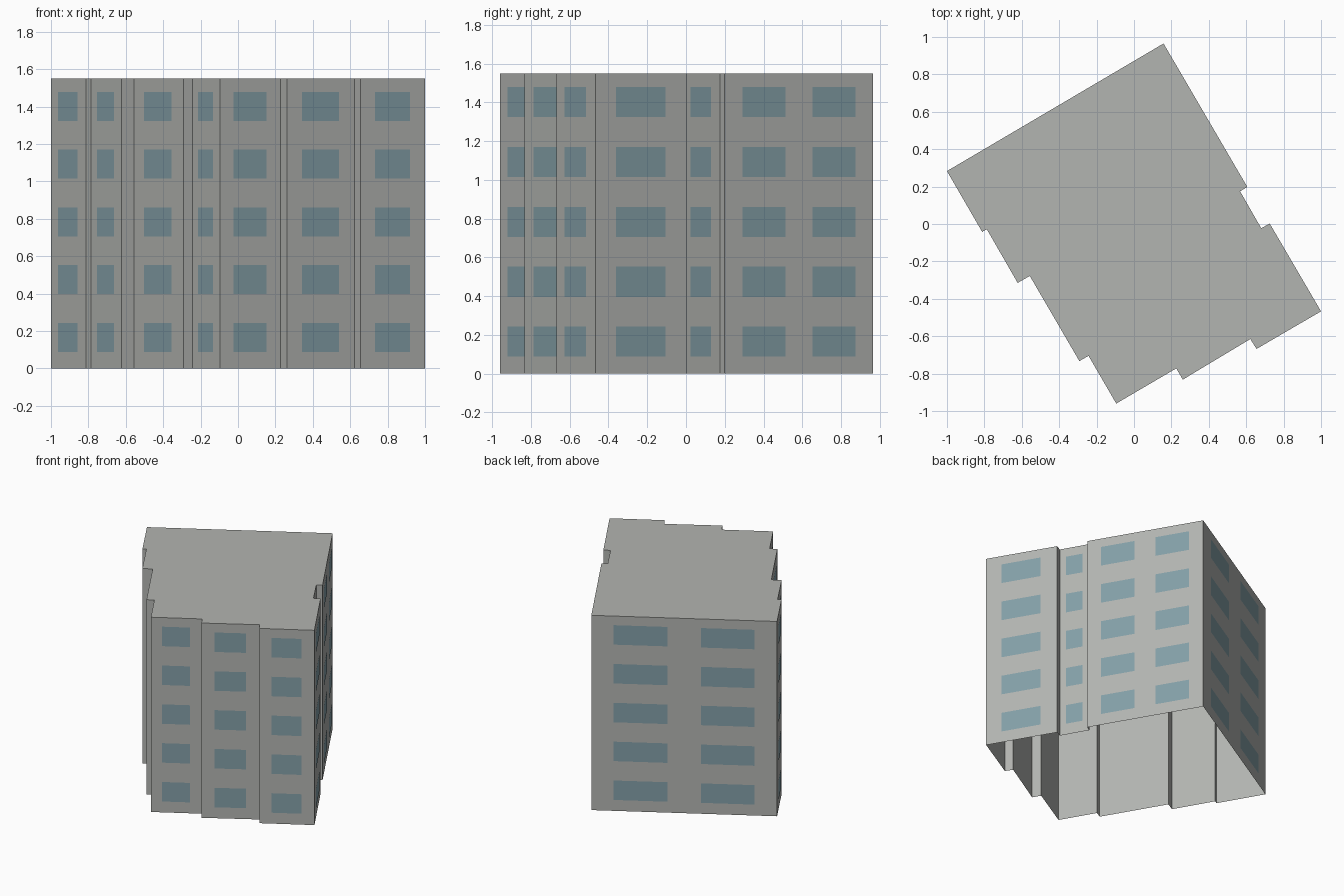
import bpy
import bmesh
from mathutils import Vector

cube = bpy.data.objects.get("Cube")
if cube:
    bpy.data.objects.remove(cube, do_unlink=True)

HEIGHT = 1.55
FLOORS = 5
FLOOR_STEP = 0.309
SILL, WINDOW_HEIGHT = 0.088, 0.155
PLATE_GAP = 0.003

# Building footprint, counter-clockwise from the left corner
FOOTPRINT = [Vector(p) for p in (
    (-1, .283), (-.812, -.042), (-.787, -.028), (-.622, -.315), (-.557, -.278),
    (-.292, -.733), (-.243, -.705), (-.095, -.96), (.226, -.772), (.261, -.832),
    (.622, -.615), (.655, -.668), (1, -.467), (.726, .002), (.68, -.022),
    (.567, .175), (.606, .198), (.158, .965))]


def material(name, color):
    mat = bpy.data.materials.new(name)
    mat.use_nodes = True
    mat.diffuse_color = (*color, 1)
    mat.node_tree.nodes["Principled BSDF"].inputs["Base Color"].default_value = (*color, 1)
    return mat


def add_object(name, bm, mat):
    mesh = bpy.data.meshes.new(name)
    bm.to_mesh(mesh)
    bm.free()
    mesh.materials.append(mat)
    obj = bpy.data.objects.new(name, mesh)
    bpy.context.collection.objects.link(obj)
    return obj


concrete = material("concrete grey", (.45, .46, .44))
glass = material("blue grey glass", (.23, .35, .39))
walls = list(zip(FOOTPRINT, FOOTPRINT[1:] + FOOTPRINT[:1]))

# Walls and roof, open underneath
bm = bmesh.new()
low = [bm.verts.new((p.x, p.y, 0)) for p in FOOTPRINT]
high = [bm.verts.new((p.x, p.y, HEIGHT)) for p in FOOTPRINT]
for i in range(len(low)):
    j = (i + 1) % len(low)
    bm.faces.new((low[i], low[j], high[j], high[i]))
bm.faces.new(high)
add_object("building_shell", bm, concrete)

# Window plates: one column on each bay, two on the long walls
bm = bmesh.new()
for a, b in walls:
    along = b - a
    if along.length < .15:
        continue
    out = Vector((along.y, -along.x)).normalized() * PLATE_GAP
    columns = [(.12, .41), (.59, .88)] if along.length > .8 else [(.22, .765)]
    for start, end in columns:
        p, q = a + along * start + out, a + along * end + out
        for floor in range(FLOORS):
            z = SILL + floor * FLOOR_STEP
            top = z + WINDOW_HEIGHT
            bm.faces.new([bm.verts.new(v) for v in (
                (p.x, p.y, z), (q.x, q.y, z), (q.x, q.y, top), (p.x, p.y, top))])
add_object("windows", bm, glass)
